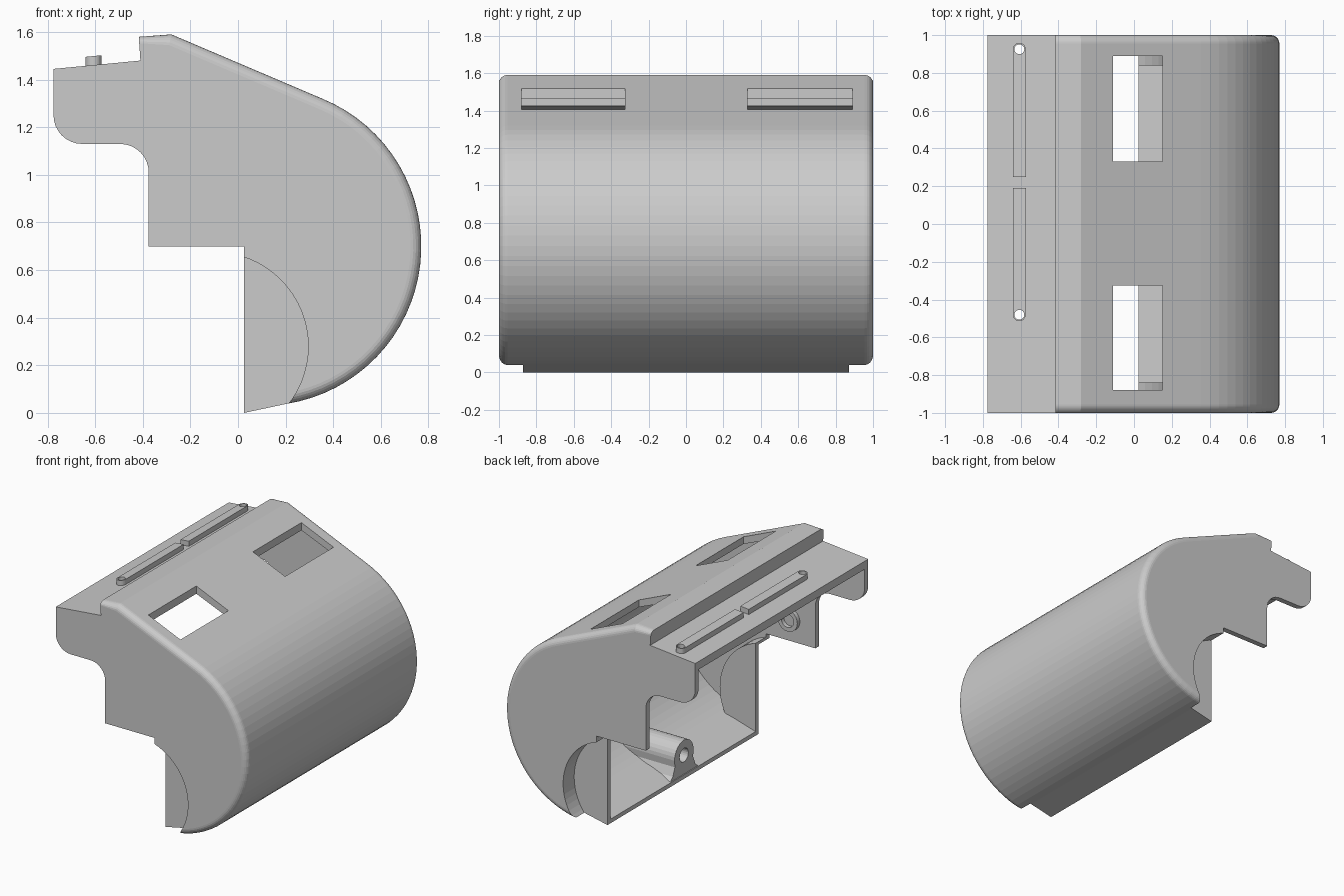
import bpy, bmesh, math
from mathutils import Vector

cube = bpy.data.objects.get("Cube")
if cube:
    bpy.data.objects.remove(cube, do_unlink=True)

grey = bpy.data.materials.new("plain grey")
grey.use_nodes = True
COLOUR = (0.6, 0.6, 0.6, 1)
grey.diffuse_color = COLOUR
grey.node_tree.nodes["Principled BSDF"].inputs["Base Color"].default_value = COLOUR


def loft(name, rings):
    """Closed solid through a list of matching rings."""
    bm = bmesh.new()
    vs = [[bm.verts.new(p) for p in r] for r in rings]
    n = len(rings[0])
    for a, b in zip(vs, vs[1:]):
        for i in range(n):
            j = (i + 1) % n
            bm.faces.new((a[i], a[j], b[j], b[i]))
    bm.faces.new(vs[0])
    bm.faces.new(vs[-1])
    bmesh.ops.recalc_face_normals(bm, faces=bm.faces)
    me = bpy.data.meshes.new(name)
    bm.to_mesh(me)
    bm.free()
    me.materials.append(grey)
    ob = bpy.data.objects.new(name, me)
    bpy.context.collection.objects.link(ob)
    return ob


def prism(name, pts, lo, hi, axis):
    """Extrude a 2D outline along x, y or z."""
    return loft(name, [[Vector(p[:axis] + (h,) + p[axis:]) for p in pts] for h in (lo, hi)])


def arc(cx, cz, r, a0, a1, n):
    return [(cx + r * math.cos(math.radians(a0 + (a1 - a0) * i / n)),
             cz + r * math.sin(math.radians(a0 + (a1 - a0) * i / n))) for i in range(n + 1)]


def circle(cx, cy, r, n=48):
    return arc(cx, cy, r, 0, 360 - 360 / n, n - 1)


def box(x0, x1, y0, y1):
    return [(x0, y0), (x1, y0), (x1, y1), (x0, y1)]


def boolean(target, tool, op="DIFFERENCE", keep=False):
    m = target.modifiers.new(op, "BOOLEAN")
    m.object, m.operation, m.solver = tool, op, "EXACT"
    bpy.context.view_layer.objects.active = target
    bpy.ops.object.modifier_apply(modifier=m.name)
    if not keep:
        bpy.data.objects.remove(tool, do_unlink=True)


# Side outline; d insets the curved back and sloping roof for the rounded rims
def outline(d=0.0):
    return ([(0.025, 0.0)] + arc(0.10, 0.70, 0.67 - d, -81, 67.7, 32)
            + [(-0.28 - 0.2 * d, 1.59 - d), (-0.415, 1.58 - 0.6 * d), (-0.41, 1.48), (-0.775, 1.445)]
            + arc(-0.655, 1.25, 0.12, 180, 270, 8)
            + arc(-0.495, 1.01, 0.12, 90, 0, 8)
            + [(-0.375, 0.70), (0.025, 0.70)])


def outer_solid(name):
    R, n = 0.045, 6
    steps = [(R * (1 - math.cos(math.pi / 2 * i / n)), 1 - R + R * math.sin(math.pi / 2 * i / n))
             for i in range(n + 1)]
    sections = [(d, -y) for d, y in reversed(steps)] + steps
    return loft(name, [[(x, y, z) for x, z in outline(d)] for d, y in sections])


housing = outer_solid("housing")

# Hollow inside, open towards -x, leaving bulges around the end recesses
cavity = prism("cavity_cutter",
               [(-1.0, 0.03), (0.025, 0.03)] + arc(0.10, 0.70, 0.625, -80, 67.7, 32)
               + [(-0.28, 1.53), (-0.36, 1.51), (-0.36, 1.425), (-1.0, 1.365)],
               -0.96, 0.96, 1)
for s in (-1, 1):
    boolean(cavity, prism("bulge", circle(-0.10, 0.28, 0.415, 64), s * 0.84, s * 1.1, 1))
boolean(housing, cavity)

# Round recesses in both ends
for s in (-1, 1):
    boolean(housing, prism("recess_cutter", circle(-0.10, 0.28, 0.395, 64), s * 0.872, s * 1.1, 1))

# Roof windows
for y0, y1 in ((0.33, 0.89), (-0.88, -0.325)):
    boolean(housing, prism("window_cutter", box(-0.11, 0.15, y0, y1), 1.2, 1.8, 2))

# Screw boss on the floor, trimmed to the housing
boss = prism("floor_boss",
             [(-0.20, 0.01), (-0.15, 0.06), (-0.125, 0.12)] + arc(-0.02, 0.17, 0.11, 180, 0, 14)
             + [(0.085, 0.12), (0.11, 0.06), (0.16, 0.01)], 0.03, 0.47, 0)
boolean(boss, outer_solid("trim"), "INTERSECT")
boolean(boss, prism("hole_cutter", circle(-0.02, 0.17, 0.05, 24), -0.1, 0.3, 0))

# Ring bosses inside the end walls
for s, side in ((-1, "front"), (1, "back")):
    ring = prism(side + "_wall_boss", circle(-0.17, 0.86, 0.08, 32), s * 0.93, s * 0.97, 1)
    boolean(ring, prism("hole_cutter", circle(-0.17, 0.86, 0.05, 24), s * 0.8, s * 0.965, 1))

# Raised rails on the ledge, each with a rounded, drilled end
RX, W = -0.607, 0.034
for name, square, hole, s in (("back_rail", 0.25, 0.925, 1), ("front_rail", 0.19, -0.48, -1)):
    plan = [(RX + W, square)] + arc(RX, hole, W, 0, 180 * s, 12) + [(RX - W, square)]
    rail = loft(name, [[(x, y, z + 0.096 * (x - RX)) for x, y in plan] for z in (1.44, 1.499)])
    drill = prism("drill_cutter", circle(RX, hole, 0.026, 24), 1.2, 1.7, 2)
    boolean(rail, drill, keep=True)
    boolean(housing, drill)
